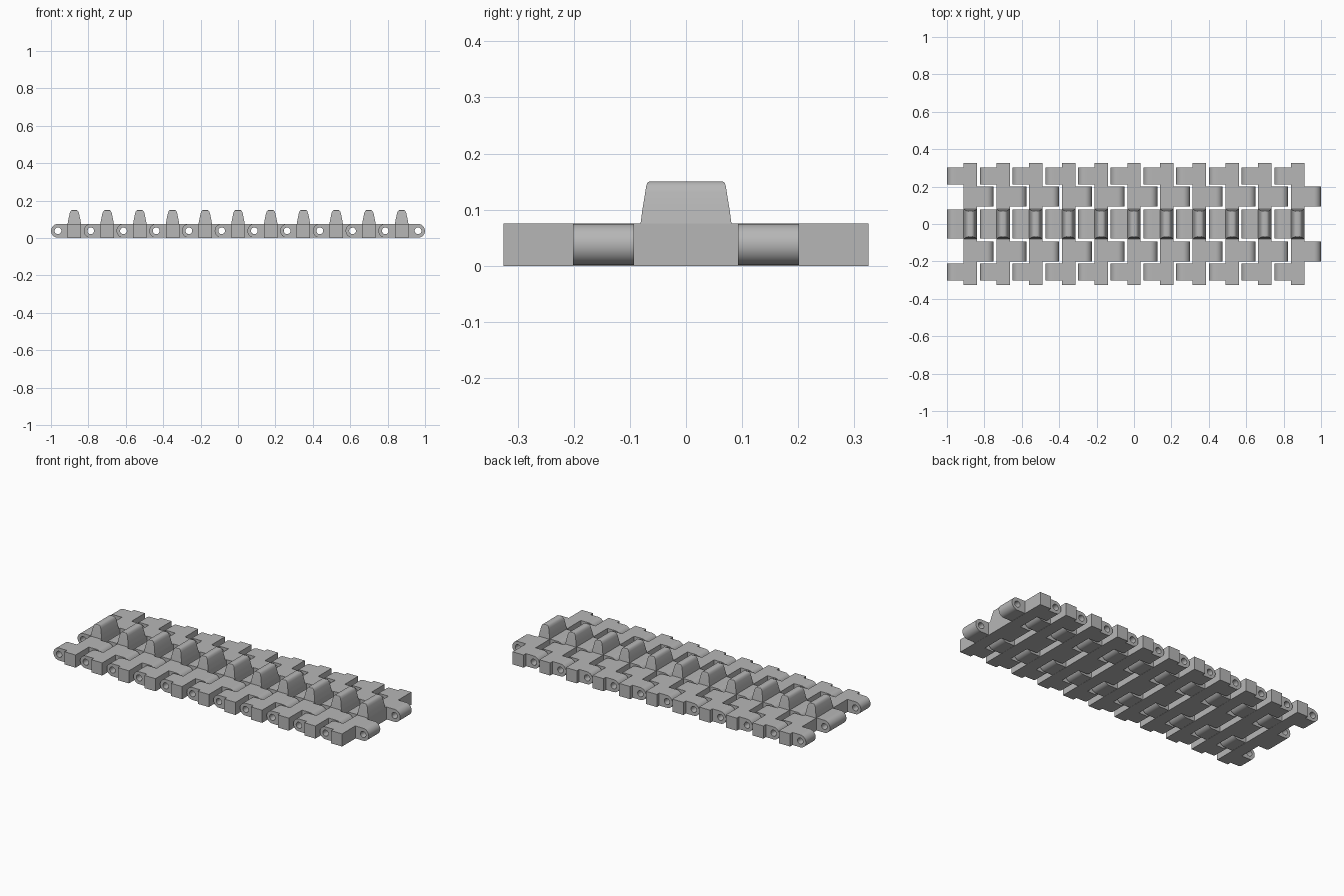
import bpy, bmesh
from math import sin, cos, pi, hypot

old = bpy.data.objects.get("Cube")
if old:
    bpy.data.objects.remove(old, do_unlink=True)

LINKS, PITCH = 11, 0.175
HEIGHT, BAR_HALF, BAR_LENGTH = 0.075, 0.036, 0.65
HINGE_X, LUG_R, HOLE_R = PITCH / 2, 0.037, 0.018
HINGE_Z = HEIGHT - LUG_R

steel = bpy.data.materials.new("track_grey")
steel.use_nodes = True
grey = (0.47, 0.47, 0.47, 1)
steel.diffuse_color = grey
steel.node_tree.nodes["Principled BSDF"].inputs["Base Color"].default_value = grey


def add_box(bm, size, centre):
    verts = bmesh.ops.create_cube(bm, size=1)["verts"]
    bmesh.ops.scale(bm, vec=size, verts=verts)
    bmesh.ops.translate(bm, vec=centre, verts=verts)


def add_lug(bm, side, y0, y1):
    """Round-ended knuckle with a pin hole, reaching from the bar to its hinge."""
    neck = HINGE_X - BAR_HALF
    outer = [(LUG_R * cos(a), LUG_R * sin(a))
             for a in [pi * (i / 20 - 0.5) for i in range(21)]]
    outer += [(-neck * t, LUG_R) for t in (0.25, 0.5, 0.75, 1)]
    outer += [(-neck, LUG_R * t) for t in (0.6, 0.2, -0.2, -0.6, -1)]
    outer += [(-neck * t, -LUG_R) for t in (0.75, 0.5, 0.25)]
    inner = [(x * HOLE_R / hypot(x, z), z * HOLE_R / hypot(x, z)) for x, z in outer]

    def ring(points, y):
        return [bm.verts.new((side * (HINGE_X + x), y, HINGE_Z + z)) for x, z in points]

    loops = [ring(outer, y0), ring(outer, y1), ring(inner, y1), ring(inner, y0)]
    n = len(outer)
    for k in range(4):
        a, b = loops[k], loops[(k + 1) % 4]
        for i in range(n):
            j = (i + 1) % n
            bm.faces.new((a[i], a[j], b[j], b[i]))


def add_tooth(bm):
    """Tapered guide tooth lofted through rectangles (half x, half y, z)."""
    levels = [(0.036, 0.081, HEIGHT), (0.032, 0.078, 0.098), (0.025, 0.0725, 0.132),
              (0.021, 0.071, 0.142), (0.015, 0.069, 0.148), (0.008, 0.066, 0.15)]
    rings = [[bm.verts.new((sx * hx, sy * hy, z))
              for sx, sy in ((-1, -1), (1, -1), (1, 1), (-1, 1))] for hx, hy, z in levels]
    bm.faces.new(rings[0][::-1])
    bm.faces.new(rings[-1])
    for a, b in zip(rings, rings[1:]):
        for i in range(4):
            j = (i + 1) % 4
            bm.faces.new((a[i], a[j], b[j], b[i]))


def make_part(name, bm):
    bmesh.ops.recalc_face_normals(bm, faces=bm.faces)
    mesh = bpy.data.meshes.new(name)
    bm.to_mesh(mesh)
    bm.free()
    mesh.materials.append(steel)
    obj = bpy.data.objects.new(name, mesh)
    bpy.context.collection.objects.link(obj)
    bpy.ops.object.select_all(action="DESELECT")
    obj.select_set(True)
    bpy.context.view_layer.objects.active = obj
    bpy.ops.object.shade_smooth_by_angle(angle=pi / 6)
    return obj


# Link body: cross bar, three knuckles on one side, two on the other
body = bmesh.new()
add_box(body, (2 * BAR_HALF, BAR_LENGTH, HEIGHT), (0, 0, HEIGHT / 2))
add_lug(body, -1, -0.077, 0.077)
for s in (-1, 1):
    add_lug(body, -1, *sorted((s * 0.212, s * 0.303)))
    add_lug(body, 1, *sorted((s * 0.093, s * 0.201)))
link = make_part("track_link", body)

# Guide tooth on top of the link
tooth_bm = bmesh.new()
add_tooth(tooth_bm)
tooth = make_part("guide_tooth", tooth_bm)

# Repeat the link along the track
for i in range(LINKS):
    x = (i - (LINKS - 1) / 2) * PITCH
    for part in (link, tooth):
        obj = part
        if i:
            obj = part.copy()
            bpy.context.collection.objects.link(obj)
        obj.location.x = x
